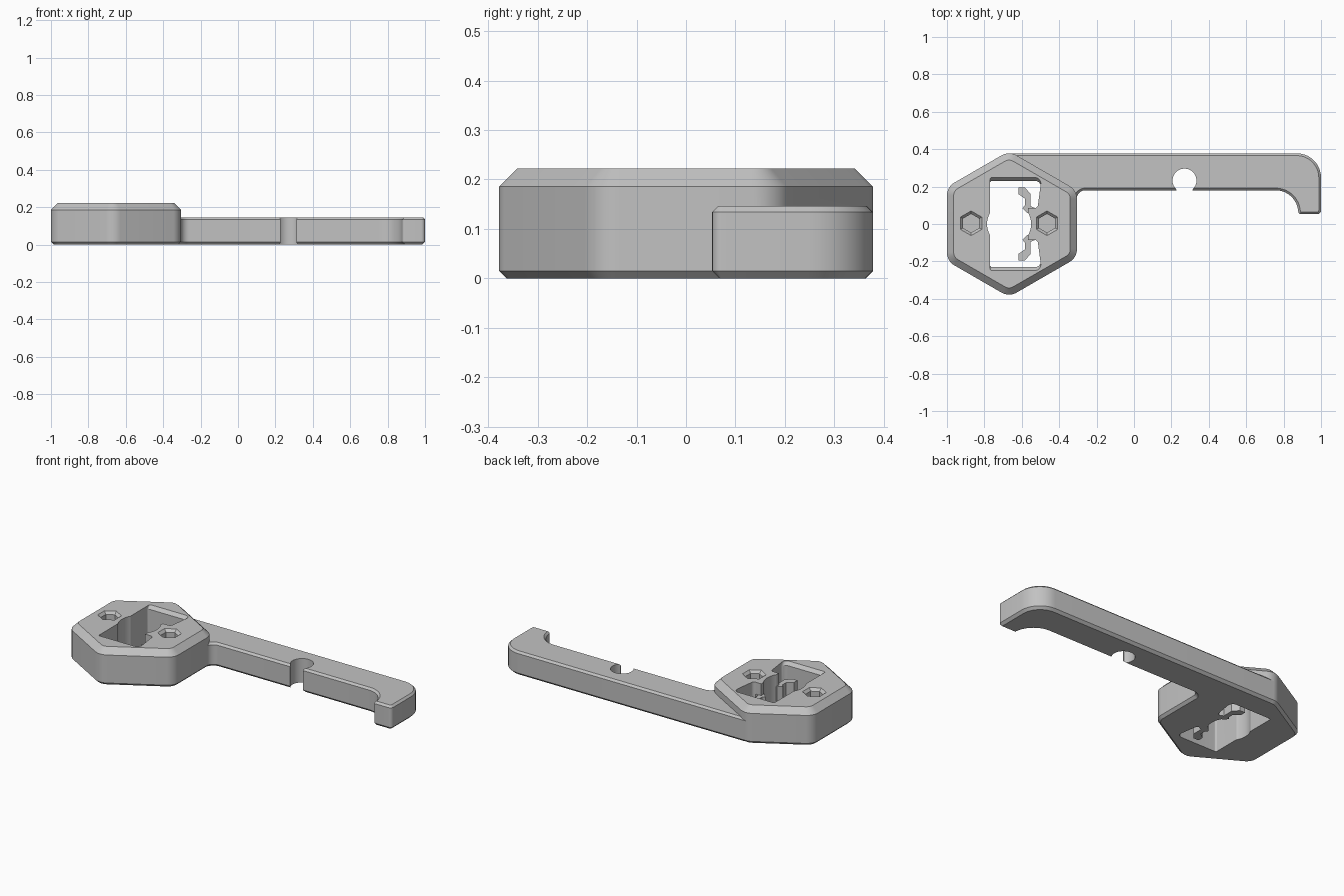
import bpy, bmesh, math
from mathutils import Vector

old = bpy.data.objects.get("Cube")
if old:
    bpy.data.objects.remove(old, do_unlink=True)

grey = bpy.data.materials.new("plain grey")
grey.use_nodes = True
grey.diffuse_color = (0.54, 0.54, 0.54, 1)
grey.node_tree.nodes["Principled BSDF"].inputs["Base Color"].default_value = (0.54, 0.54, 0.54, 1)

CX = -0.668          # head centre in x
HEAD_TOP, ARM_TOP = 0.222, 0.146


def rounded(corners, steps=10):
    """Outline from (x, y, radius) corners, each replaced by an arc."""
    out, n = [], len(corners)
    for i, (x, y, r) in enumerate(corners):
        p = Vector((x, y))
        if r == 0:
            out.append(p)
            continue
        a = (Vector(corners[i - 1][:2]) - p).normalized()
        b = (Vector(corners[(i + 1) % n][:2]) - p).normalized()
        half = a.angle(b) / 2
        centre = p + (a + b).normalized() * r / math.sin(half)
        start = p + a * r / math.tan(half) - centre
        end = p + b * r / math.tan(half) - centre
        a0 = math.atan2(start.y, start.x)
        turn = (math.atan2(end.y, end.x) - a0 + math.pi) % (2 * math.pi) - math.pi
        for k in range(steps + 1):
            t = a0 + turn * k / steps
            out.append(centre + Vector((math.cos(t), math.sin(t))) * r)
    return out


def inset(pts, d):
    """Move a counter-clockwise outline inward by d."""
    out = []
    for i, p in enumerate(pts):
        e = (p - pts[i - 1]).normalized()
        f = (pts[(i + 1) % len(pts)] - p).normalized()
        n1, n2 = Vector((-e.y, e.x)), Vector((-f.y, f.x))
        out.append(p + (n1 + n2) * d / (1 + n1.dot(n2)))
    return out


def loft(name, rings):
    """Closed solid through (outline, z) rings."""
    bm = bmesh.new()
    loops = [[bm.verts.new((p.x, p.y, z)) for p in pts] for pts, z in rings]
    bm.faces.new(loops[0][::-1])
    bm.faces.new(loops[-1])
    for lo, hi in zip(loops, loops[1:]):
        for i in range(len(lo)):
            bm.faces.new((lo[i - 1], lo[i], hi[i], hi[i - 1]))
    bmesh.ops.recalc_face_normals(bm, faces=bm.faces)
    mesh = bpy.data.meshes.new(name)
    bm.to_mesh(mesh)
    bm.free()
    mesh.materials.append(grey)
    ob = bpy.data.objects.new(name, mesh)
    bpy.context.collection.objects.link(ob)
    return ob


def chamfered(name, pts, top, low, high):
    return loft(name, [(inset(pts, low), 0), (pts, low),
                       (pts, top - high), (inset(pts, high), top)])


def ngon(x, y, r, n, turn=0.0):
    return [Vector((x + r * math.cos(turn + 2 * math.pi * k / n),
                    y + r * math.sin(turn + 2 * math.pi * k / n))) for k in range(n)]


def combine(target, tool, operation):
    mod = target.modifiers.new(operation.lower(), "BOOLEAN")
    mod.operation, mod.solver, mod.object = operation, "EXACT", tool
    bpy.context.view_layer.objects.active = target
    bpy.ops.object.modifier_apply(modifier=mod.name)
    bpy.data.objects.remove(tool, do_unlink=True)


# Six-sided head with rounded corners
left, right, apex = -1.0, -0.305, 0.39
yl = apex - (CX - left) * math.tan(math.pi / 6)
yr = apex - (right - CX) * math.tan(math.pi / 6)
head = rounded([(CX, -apex, 0.08), (right, -yr, 0.08), (right, yr, 0.08),
                (CX, apex, 0.08), (left, yl, 0.08), (left, -yl, 0.08)])
body = chamfered("hook_tool_body", head, HEAD_TOP, 0.015, 0.036)

# Arm with hooked end, running off the head's back corner
arm = rounded([(CX, 0.1, 0), (right - 0.001, 0.1, 0), (right - 0.001, 0.18, 0.045),
               (0.862, 0.18, 0.12), (0.88, 0.053, 0.012), (1.0, 0.053, 0.02),
               (1.0, 0.378, 0.13), (CX, 0.378, 0)])
combine(body, chamfered("arm", arm, ARM_TOP, 0.015, 0.012), "UNION")

# Round notch in the arm, open to the front
notch = ngon(0.27, 0.232, 0.064, 40)
combine(body, loft("notch", [(notch, -0.1), (notch, 0.3)]), "DIFFERENCE")
mouth = [Vector(p) for p in ((0.227, 0.1), (0.313, 0.1), (0.313, 0.2), (0.227, 0.2))]
combine(body, loft("mouth", [(mouth, -0.1), (mouth, 0.3)]), "DIFFERENCE")

# Slot through the head, its ends flared at the top, leaving a tongue on the right
upper = [(CX + 0.1, 0.085, 0), (CX + 0.152, 0.085, 0.02), (CX + 0.175, 0.23, 0.03),
         (CX - 0.102, 0.23, 0.01)]
slot = rounded([(x, -y, r) for x, y, r in upper[::-1]] + upper)
flared = [Vector((p.x, p.y + math.copysign(0.018, p.y) * (abs(p.y) > 0.19))) for p in slot]
combine(body, loft("slot", [(slot, -0.1), (slot, HEAD_TOP - 0.02),
                            (flared, HEAD_TOP), (flared, 0.3)]), "DIFFERENCE")
bore = ngon(CX, 0, 0.118, 48)
combine(body, loft("bore", [(bore, -0.1), (bore, 0.3)]), "DIFFERENCE")

# Six-sided blind pockets with countersunk rims
for dx in (-0.203, 0.203):
    small, big = (ngon(CX + dx, 0.004, r, 6, math.pi / 6) for r in (0.05, 0.066))
    combine(body, loft("pocket", [(small, 0.165), (small, HEAD_TOP - 0.016),
                                  (big, HEAD_TOP), (big, 0.3)]), "DIFFERENCE")

# Pair of low spring clips growing from the tongue
clip = [(0.14, 0.06), (0.14, 0.085), (0.115, 0.095), (0.115, 0.16), (0.085, 0.195),
        (0.05, 0.195), (0.05, 0.16), (0.085, 0.135), (0.085, 0.1), (0.072, 0.085), (0.095, 0.06)]
clips = []
for side, label in ((1, "back"), (-1, "front")):
    pts = [Vector((CX + x, side * y)) for x, y in clip]
    clips.append(loft(label + "_spring_clip", [(pts, 0), (pts, 0.15)]))

for ob in [body] + clips:
    bpy.ops.object.select_all(action="DESELECT")
    ob.select_set(True)
    bpy.context.view_layer.objects.active = ob
    bpy.ops.object.shade_smooth_by_angle(angle=math.radians(25))
